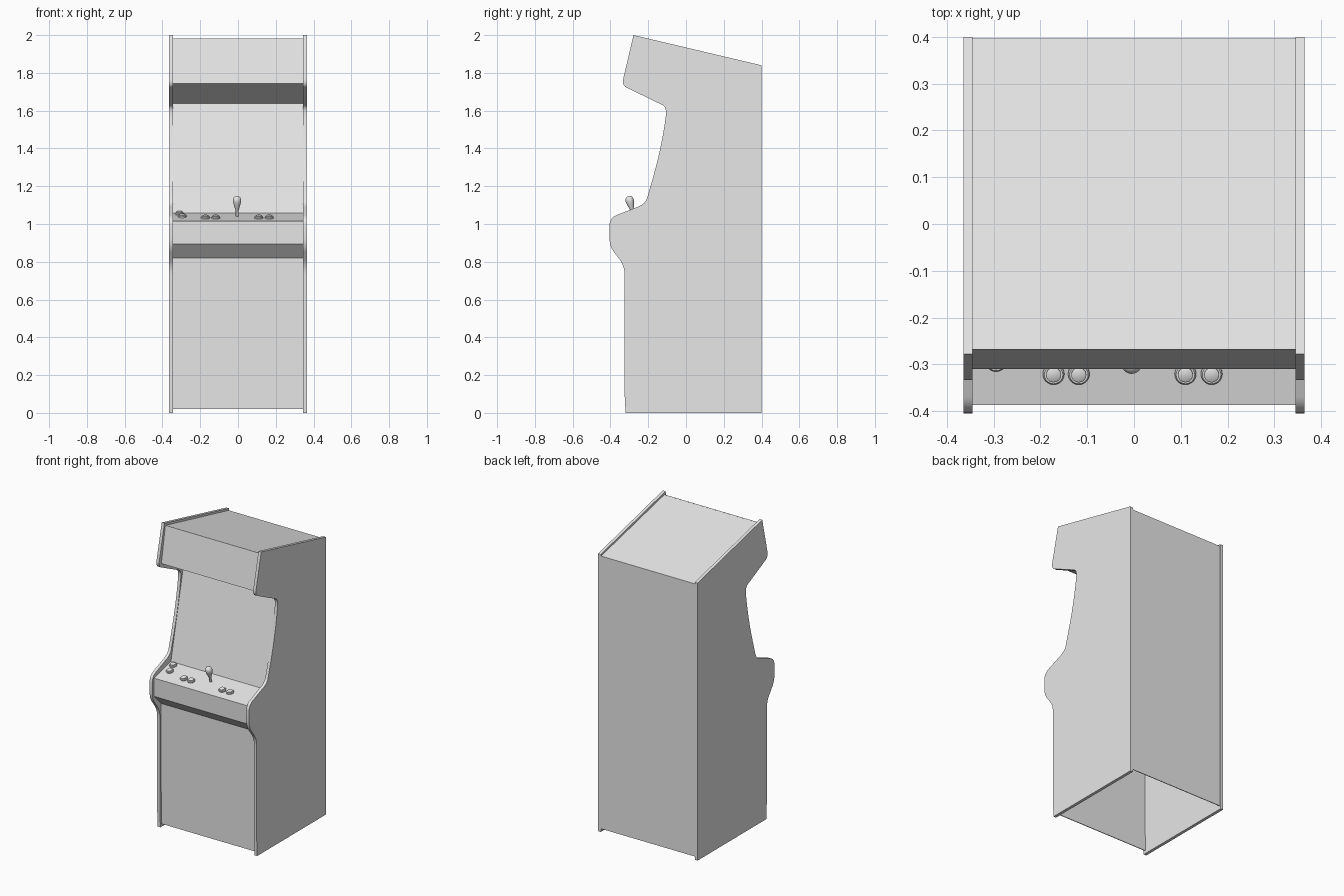
import bpy, bmesh, math
from mathutils import Vector, Matrix

if "Cube" in bpy.data.objects:
    bpy.data.objects.remove(bpy.data.objects["Cube"])

grey = bpy.data.materials.new("light_grey")
grey.diffuse_color = (0.8, 0.8, 0.8, 1)
grey.use_nodes = True
grey.node_tree.nodes["Principled BSDF"].inputs["Base Color"].default_value = grey.diffuse_color


def finish(bm, name, smooth=None):
    me = bpy.data.meshes.new(name)
    bm.to_mesh(me)
    bm.free()
    me.materials.append(grey)
    ob = bpy.data.objects.new(name, me)
    bpy.context.collection.objects.link(ob)
    if smooth:
        bpy.ops.object.select_all(action='DESELECT')
        ob.select_set(True)
        bpy.context.view_layer.objects.active = ob
        bpy.ops.object.shade_smooth_by_angle(angle=math.radians(smooth))
    return ob


def bezier(a, b, c, n=6):
    a, b, c = Vector(a), Vector(b), Vector(c)
    return [a * (1 - t) ** 2 + b * 2 * t * (1 - t) + c * t * t
            for t in (i / n for i in range(n + 1))]


# side silhouette in (y, z)
outline = [(-0.32, 0), (0.40, 0), (0.40, 1.84), (-0.278, 2.0)]
outline += bezier((-0.333, 1.765), (-0.338, 1.735), (-0.315, 1.722))       # marquee lip
outline += bezier((-0.125, 1.63), (-0.107, 1.62), (-0.106, 1.595))         # under the hood
outline += bezier((-0.107, 1.57), (-0.128, 1.40), (-0.192, 1.185), 10)     # screen edge
outline += bezier((-0.205, 1.14), (-0.215, 1.107), (-0.25, 1.093))         # behind controls
outline += bezier((-0.37, 1.046), (-0.405, 1.03), (-0.405, 0.99))          # control nose
outline += bezier((-0.405, 0.92), (-0.403, 0.88), (-0.38, 0.85))           # below the nose
outline += bezier((-0.35, 0.81), (-0.325, 0.775), (-0.325, 0.73))          # into lower front
outline += [(-0.325, 0.10)]


def side_panel(name, x0, x1):
    bm = bmesh.new()
    f = bm.faces.new([bm.verts.new((x0, y, z)) for y, z in outline])
    r = bmesh.ops.extrude_face_region(bm, geom=[f])
    verts = [g for g in r['geom'] if isinstance(g, bmesh.types.BMVert)]
    bmesh.ops.translate(bm, verts=verts, vec=(x1 - x0, 0, 0))
    bmesh.ops.recalc_face_normals(bm, faces=bm.faces)
    finish(bm, name, 30)


side_panel("left_side", -0.365, -0.345)
side_panel("right_side", 0.345, 0.365)


# cabinet skins between the sides; the bottom stays open
def sheet(name, p, q):
    bm = bmesh.new()
    w = 0.345
    bm.faces.new([bm.verts.new(v) for v in
                  ((-w, *p), (w, *p), (w, *q), (-w, *q))])
    bm.normal_update()
    ob = finish(bm, name)
    m = ob.modifiers.new("thickness", 'SOLIDIFY')
    m.thickness, m.offset = 0.005, -1


path = [(-0.31, 0.02), (-0.315, 0.82), (-0.385, 0.893), (-0.387, 1.015),
        (-0.21, 1.058), (-0.08, 1.637), (-0.31, 1.745), (-0.268, 1.982),
        (0.397, 1.828), (0.397, 0.02)]
names = ["lower_front", "control_underside", "control_front", "control_top",
         "screen", "marquee_underside", "marquee", "roof", "back"]
for n, p, q in zip(names, path, path[1:]):
    sheet(n, p, q)

# controls sit square to the sloped control top
slope = (1.058 - 1.015) / (0.387 - 0.21)


def lathe(name, x, y, profile, seg=20):
    bm = bmesh.new()
    rings = []
    for r, z in profile:
        rings.append([bm.verts.new((r * math.cos(a), r * math.sin(a), z))
                      for a in (i * 2 * math.pi / seg for i in range(seg))])
    for lo, hi in zip(rings, rings[1:]):
        for i in range(seg):
            j = (i + 1) % seg
            bm.faces.new((lo[i], lo[j], hi[j], hi[i]))
    bm.faces.new(rings[-1])
    ob_mat = (Matrix.Translation((x, y, 1.015 + slope * (y + 0.387)))
              @ Matrix.Rotation(math.atan(slope), 4, 'X'))
    bmesh.ops.transform(bm, matrix=ob_mat, verts=bm.verts)
    finish(bm, name, 35)


button = [(0.023, -0.002), (0.023, 0.006), (0.020, 0.010),
          (0.016, 0.010), (0.016, 0.014), (0.013, 0.016)]
spots = [(-0.172, -0.32), (-0.118, -0.32), (0.11, -0.32), (0.166, -0.32),
         (-0.295, -0.292), (-0.31, -0.237)]
for i, (x, y) in enumerate(spots):
    lathe(f"button_{i + 1}", x, y, button)

# joystick with a teardrop grip
lathe("joystick", -0.005, -0.278,
      [(0.007, -0.002), (0.007, 0.03), (0.011, 0.04), (0.019, 0.068), (0.022, 0.083),
       (0.021, 0.094), (0.016, 0.104), (0.008, 0.109), (0.002, 0.110)])
